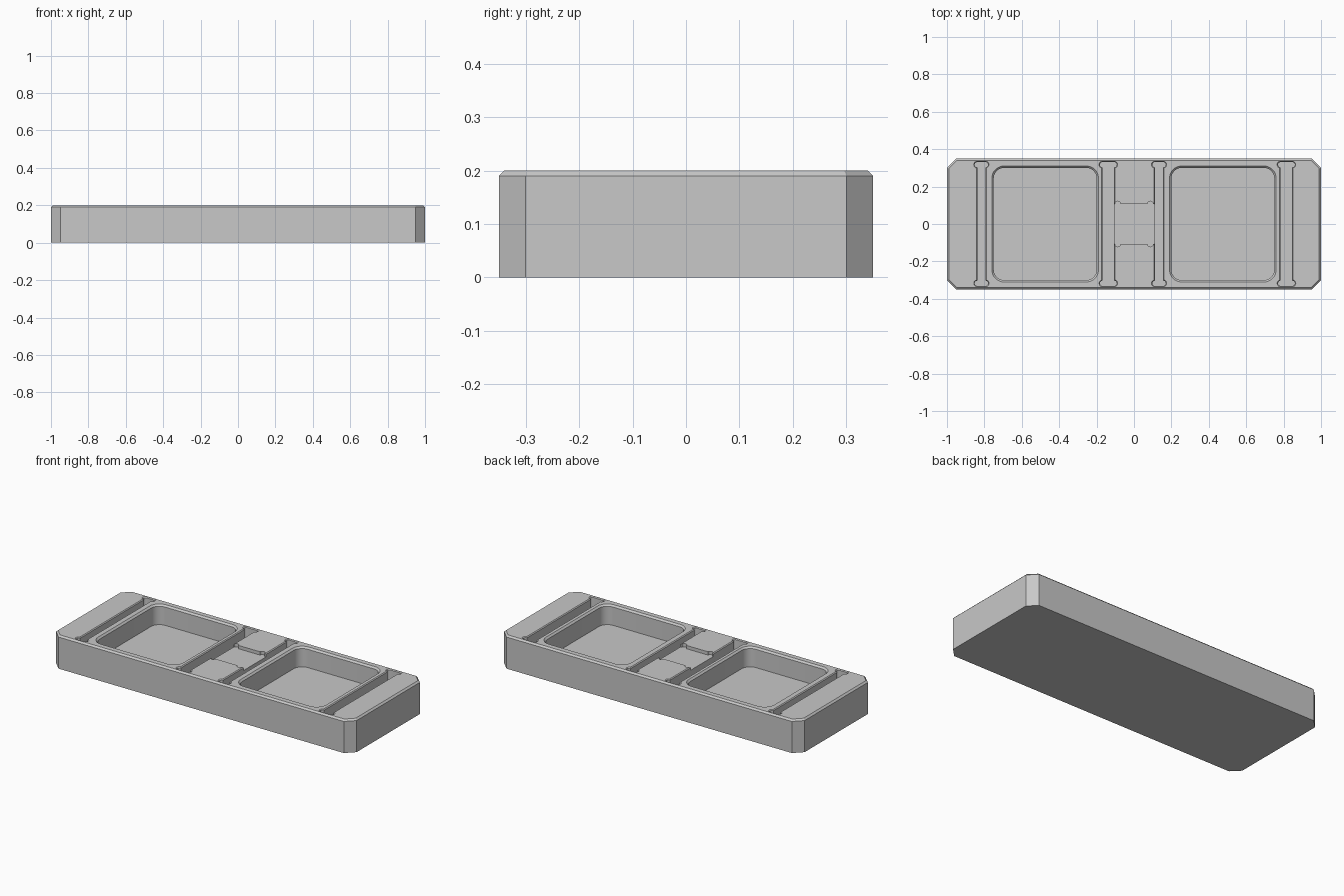
import bpy, bmesh
from math import cos, sin, pi, acos

cube = bpy.data.objects.get("Cube")
if cube:
    bpy.data.objects.remove(cube, do_unlink=True)

TOP = 0.2

grey = bpy.data.materials.new("plain grey")
grey.use_nodes = True
colour = (0.58, 0.58, 0.58, 1)
grey.diffuse_color = colour
grey.node_tree.nodes["Principled BSDF"].inputs["Base Color"].default_value = colour


def arc(cx, cy, r, start, end, steps=8):
    return [(cx + r * cos(start + (end - start) * i / steps),
             cy + r * sin(start + (end - start) * i / steps)) for i in range(steps + 1)]


def mirror_quadrant(q):
    """Turn a counter-clockwise quarter outline into the full closed outline."""
    half = q + [(-x, y) for x, y in reversed(q)]
    return half + [(-x, -y) for x, y in half]


def loft(name, rings, centre_x=0):
    """Solid skinned through (outline, height) rings of equal length."""
    bm = bmesh.new()
    loops = [[bm.verts.new((x + centre_x, y, z)) for x, y in pts] for pts, z in rings]
    n = len(loops[0])
    for low, high in zip(loops, loops[1:]):
        for i in range(n):
            j = (i + 1) % n
            bm.faces.new((low[i], low[j], high[j], high[i]))
    bm.faces.new(loops[0][::-1])
    bm.faces.new(loops[-1])
    bmesh.ops.recalc_face_normals(bm, faces=bm.faces)
    mesh = bpy.data.meshes.new(name)
    bm.to_mesh(mesh)
    bm.free()
    mesh.materials.append(grey)
    obj = bpy.data.objects.new(name, mesh)
    bpy.context.collection.objects.link(obj)
    return obj


# Outlines, each able to grow by an offset for its chamfer
def block_outline(inset):
    return mirror_quadrant([(1 - inset, 0.3 - inset * 0.4), (0.95 - inset * 0.4, 0.35 - inset)])


def pocket_outline(grow):
    return mirror_quadrant(arc(0.22, 0.245, 0.055 + grow, 0, pi / 2))


def slot_outline(half_width):
    def outline(grow):
        r = 0.014 + grow
        return mirror_quadrant(arc(half_width, 0.317, r, -acos(grow / r), pi / 2, 10))
    return outline


def recess_outline():
    return mirror_quadrant([(0.125, 0.107)] + arc(0.087, 0.107, 0.015, 0, pi))


def chamfered_cutter(name, outline, centre_x, floor, chamfer):
    return loft(name, [(outline(0), floor), (outline(0), TOP - chamfer),
                       (outline(chamfer + 0.01), TOP + 0.01)], centre_x)


# Main block with cut corners and a bevelled top rim
tray = loft("tray_block", [(block_outline(0), 0), (block_outline(0), TOP - 0.01),
                           (block_outline(0.01), TOP)])

# Two square pockets, four grooves with relieved ends, one shallow middle recess
cutters = [chamfered_cutter("pocket_cutter", pocket_outline, x, 0.08, 0.01)
           for x in (-0.475, 0.475)]
for x, half_width in ((-0.816, 0.022), (-0.137, 0.031), (0.134, 0.022), (0.815, 0.031)):
    cutters.append(chamfered_cutter("groove_cutter", slot_outline(half_width), x, 0.1, 0.005))
cutters.append(loft("recess_cutter", [(recess_outline(), 0.18), (recess_outline(), TOP + 0.02)]))

bpy.context.view_layer.objects.active = tray
for cutter in cutters:
    cutter.hide_render = True
    cut = tray.modifiers.new("cut", "BOOLEAN")
    cut.operation = "DIFFERENCE"
    cut.solver = "EXACT"
    cut.object = cutter
    bpy.ops.object.modifier_apply(modifier=cut.name)
    bpy.data.objects.remove(cutter, do_unlink=True)

# Smooth rounded walls, sharp edges elsewhere
bpy.ops.object.select_all(action="DESELECT")
tray.select_set(True)
bpy.ops.object.shade_smooth_by_angle(angle=pi / 6)
